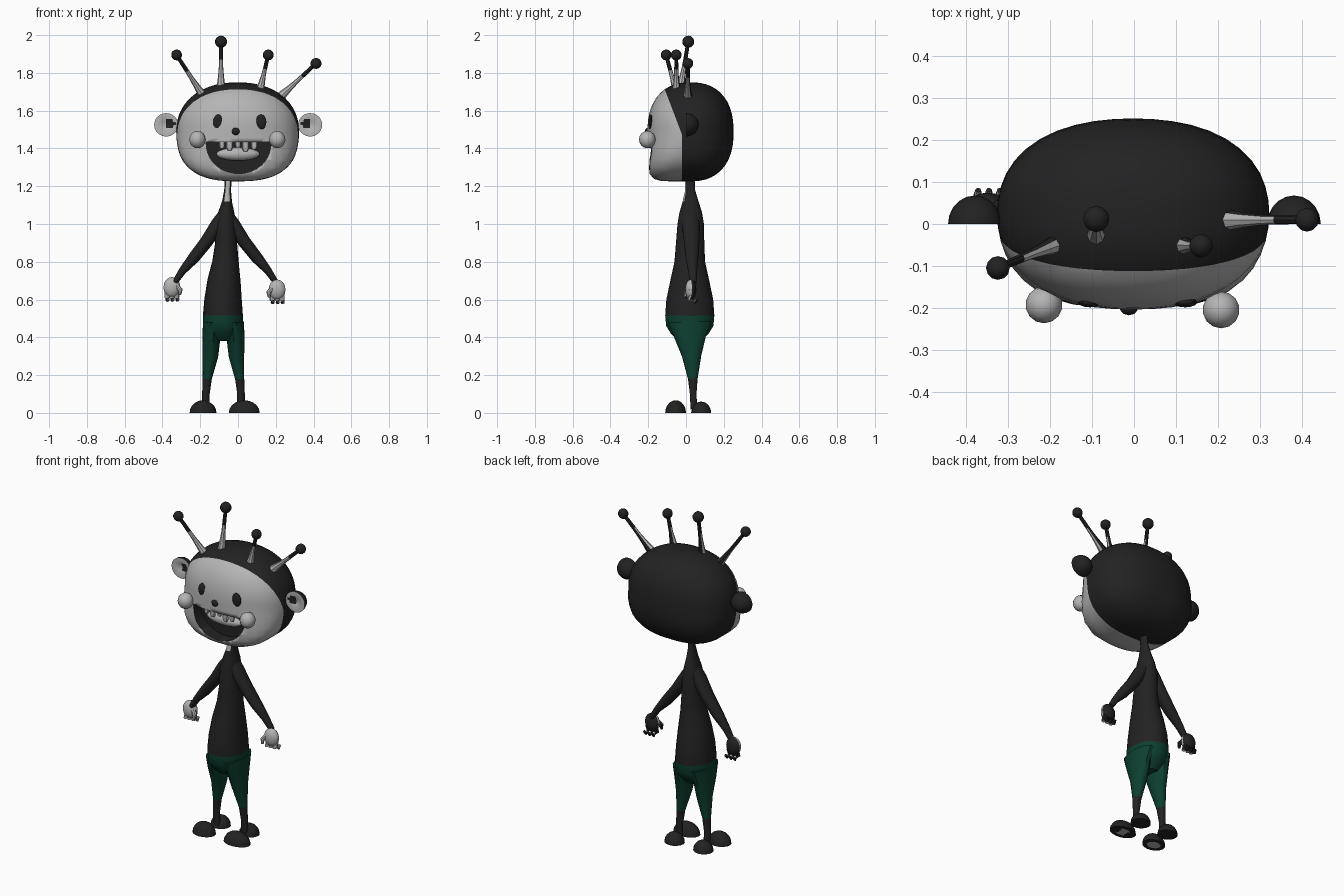
import bpy, bmesh, math
from mathutils import Vector

if "Cube" in bpy.data.objects:
    bpy.data.objects.remove(bpy.data.objects["Cube"])


def mat(name, c):
    m = bpy.data.materials.new(name)
    m.diffuse_color = (*c, 1)
    m.use_nodes = True
    m.node_tree.nodes["Principled BSDF"].inputs["Base Color"].default_value = m.diffuse_color
    return m


LIGHT = mat("pale grey", (0.46, 0.46, 0.46))
BLACK = mat("soft black", (0.016, 0.016, 0.016))
GREEN = mat("dark green", (0.004, 0.05, 0.03))
MATS = [LIGHT, BLACK, GREEN]


def finish(bm, name, rule, smooth=35):
    """rule: material index, or a function of face centre and normal"""
    bmesh.ops.recalc_face_normals(bm, faces=bm.faces)
    bm.normal_update()
    for f in bm.faces:
        f.material_index = rule(f.calc_center_median(), f.normal) if callable(rule) else rule
    me = bpy.data.meshes.new(name)
    bm.to_mesh(me)
    bm.free()
    for m in MATS:
        me.materials.append(m)
    ob = bpy.data.objects.new(name, me)
    bpy.context.collection.objects.link(ob)
    bpy.ops.object.select_all(action='DESELECT')
    bpy.context.view_layer.objects.active = ob
    ob.select_set(True)
    bpy.ops.object.shade_smooth_by_angle(angle=math.radians(smooth))
    return ob


def ball(name, c, r, rule, seg=14, shape=None):
    bm = bmesh.new()
    bmesh.ops.create_uvsphere(bm, u_segments=seg, v_segments=max(6, seg * 5 // 8), radius=1)
    for v in bm.verts:
        p = shape(v.co.copy()) if shape else v.co
        v.co = Vector([c[i] + r[i] * p[i] for i in range(3)])
    return finish(bm, name, rule)


def tube(name, pts, rule, sides=14):
    """loft through rings (x, y, z, width radius, depth radius)"""
    bm = bmesh.new()
    P = [Vector(p[:3]) for p in pts]
    rings = []
    for i, p in enumerate(pts):
        t = (P[min(i + 1, len(P) - 1)] - P[max(i - 1, 0)]).normalized()
        a = t.cross(Vector((0, 1, 0))).normalized()
        b = t.cross(a)
        rings.append([bm.verts.new(P[i] + a * p[3] * math.cos(k * math.tau / sides)
                                   + b * p[4] * math.sin(k * math.tau / sides)) for k in range(sides)])
    for r, s in zip(rings, rings[1:]):
        for k in range(sides):
            j = (k + 1) % sides
            bm.faces.new((r[k], r[j], s[j], s[k]))
    bm.faces.new(rings[0])
    bm.faces.new(rings[-1])
    return finish(bm, name, rule)


def flip(pts, mid):
    return [(2 * mid - p[0], *p[1:]) for p in pts]


# head: rounded block with a jutting jaw, pale face mask in front
def head_shape(d):
    low, front = max(0, -d.z), max(0, -d.y)
    q = 2.35 + 5 * min(1, 3 * low * front)
    p = 2.2 + 0.4 * min(1, 2 * low)
    f = (abs(d.x) ** p + (abs(d.y) ** q + abs(d.z) ** q) ** (p / q)) ** (1 / p)
    return d / f


bm = bmesh.new()
bmesh.ops.create_uvsphere(bm, u_segments=44, v_segments=26, radius=1)
for v in bm.verts:
    d = head_shape(v.co.copy())
    v.co = (-0.002 + 0.325 * d.x, 0.024 + 0.228 * d.y, 1.488 + 0.262 * d.z)
mask = [(Vector((0, -0.02, 1.47)), Vector((0, 1, 0))), (Vector((0, -0.02, 1.47)), Vector((0, 1, 0.38)))]
for co, no in mask:
    bmesh.ops.bisect_plane(bm, geom=bm.verts[:] + bm.edges[:] + bm.faces[:], plane_co=co, plane_no=no)
head = finish(bm, "head", lambda c, n: 0 if all((c - co).dot(no) < 0 for co, no in mask) else 1)

# mouth: grin-shaped hollow
bm = bmesh.new()
outline = [(0.003 + 0.172 * math.cos(a), 1.435 - 0.168 * math.sin(a) ** 0.9)
           for a in [math.pi * k / 20 for k in range(21)]]
front_face = bm.faces.new([bm.verts.new((x, -0.4, z)) for x, z in outline])
ext = bmesh.ops.extrude_face_region(bm, geom=[front_face])
for v in ext["geom"]:
    if isinstance(v, bmesh.types.BMVert):
        v.co.y = -0.12
cutter = finish(bm, "mouth_cutter", 1)
cutter.hide_render = True
mod = head.modifiers.new("mouth", 'BOOLEAN')
mod.operation, mod.object, mod.solver = 'DIFFERENCE', cutter, 'EXACT'
bpy.context.view_layer.objects.active = head
bpy.ops.object.modifier_apply(modifier="mouth")
bpy.data.objects.remove(cutter)
ball("tongue", (0.0, -0.13, 1.37), (0.115, 0.035, 0.035), 0, 16)
for x, w, h in [(-0.085, 0.016, 0.04), (-0.045, 0.018, 0.05), (0.0, 0.015, 0.035),
                (0.04, 0.019, 0.055), (0.085, 0.017, 0.045)]:
    tube("tooth", [(x, -0.175, 1.44, w, 0.01), (x, -0.177, 1.44 - h * 0.7, w, 0.01),
                   (x, -0.177, 1.44 - h, w * 0.6, 0.006)], 0, 8)

# face details
for x in (-0.105, 0.122):
    ball("eye", (x, -0.187, 1.54), (0.029, 0.012, 0.04), 1)
ball("nose", (-0.012, -0.2, 1.49), (0.022, 0.018, 0.02), 1, 10)
for x, y in ((-0.215, -0.193), (0.208, -0.205)):
    ball("cheek_ball", (x, y, 1.447), (0.044, 0.044, 0.046), 0)


# ears: domed backs, shallow dish fronts with a dark hollow
def ear_shape(d):
    if d.y < 0:
        r = math.hypot(d.x, d.z)
        d.y = 0.22 * (1 - r) - 0.08 * math.sin(r * math.pi)
    return d


for x in (-0.38, 0.382):
    ball("ear", (x, 0.0, 1.525), (0.064, 0.068, 0.062),
         lambda c, n, x=x: 0 if n.y < -0.6 and math.hypot(c.x - x * 0.95, c.z - 1.53) > 0.026 else 1,
         20, ear_shape)

# antennae: flared stems with ball tips
for base, tip, r in [((-0.18, -0.045, 1.67), (-0.325, -0.105, 1.895), 0.029),
                     ((-0.09, -0.03, 1.71), (-0.09, 0.012, 1.965), 0.032),
                     ((0.115, -0.05, 1.70), (0.16, -0.052, 1.895), 0.029),
                     ((0.22, 0.01, 1.67), (0.413, 0.01, 1.85), 0.029)]:
    b, t = Vector(base), Vector(tip)
    steps = [(0, 0.026), (0.2, 0.018), (0.45, 0.012), (0.62, 0.011), (1, 0.01)]
    stem = [(*(b.lerp(t, s)), w, w) for s, w in steps]
    cut = b.lerp(t, 0.62).z
    tube("antenna_stem", stem, lambda c, n, cut=cut: 0 if c.z < cut and n.y < 0.5 else 1, 8)
    ball("antenna_tip", tip, (r, r, r), 1, 12)

# neck, torso and hips in one loft, green below the waist
tube("torso", [(-0.05, 0.02, 1.27, 0.019, 0.027), (-0.055, 0.022, 1.18, 0.018, 0.026),
               (-0.058, 0.024, 1.12, 0.026, 0.042), (-0.062, 0.025, 1.06, 0.043, 0.06),
               (-0.065, 0.025, 1.0, 0.056, 0.07), (-0.063, 0.022, 0.9, 0.058, 0.075),
               (-0.066, 0.02, 0.8, 0.07, 0.081), (-0.074, 0.02, 0.7, 0.088, 0.103),
               (-0.079, 0.02, 0.6, 0.099, 0.124), (-0.08, 0.02, 0.515, 0.106, 0.13),
               (-0.08, 0.02, 0.46, 0.106, 0.125), (-0.08, 0.02, 0.42, 0.095, 0.1),
               (-0.08, 0.02, 0.38, 0.05, 0.06)],
     lambda c, n: 2 if c.z < 0.515 else 0 if c.z > 1.13 and n.y < -0.6 else 1, 20)

# legs: green trousers over black ankles
leg = [(-0.135, 0.02, 0.48, 0.05, 0.115), (-0.141, 0.022, 0.4, 0.048, 0.085),
       (-0.146, 0.03, 0.3, 0.041, 0.052), (-0.163, 0.036, 0.18, 0.024, 0.026),
       (-0.17, 0.038, 0.1, 0.02, 0.018), (-0.17, 0.042, 0.02, 0.02, 0.018)]
for name, pts in (("left_leg", leg), ("right_leg", flip(leg, -0.077))):
    tube(name, pts, lambda c, n: 2 if c.z > 0.18 else 1)


# feet: flat-bottomed toe and heel domes, pale patch under the toe
def dome(d):
    d.z = max(0, d.z)
    return d


for x, w, hx in ((-0.187, 0.069, -0.172), (0.033, 0.082, 0.02)):
    ball("toe", (x, -0.055, 0), (w, 0.055, 0.067),
         lambda c, n, x=x: 0 if n.z < -0.5 and math.hypot(c.x - x, c.y + 0.055) < 0.032 else 1, 16, dome)
    ball("heel", (hx, 0.08, 0), (0.058, 0.053, 0.06), 1, 16, dome)

# arms, tapering to the wrist
arm = [(-0.068, 0.025, 1.07, 0.025, 0.04), (-0.105, 0.025, 1.0, 0.038, 0.048),
       (-0.168, 0.03, 0.905, 0.034, 0.042), (-0.235, 0.032, 0.82, 0.031, 0.034),
       (-0.295, 0.035, 0.75, 0.02, 0.024), (-0.335, 0.038, 0.69, 0.015, 0.018)]
tube("left_arm", arm, 1)
tube("right_arm", flip(arm, -0.067), 1)

# hands: pale fronts, dark backs, curled fingers and a thumb
front_pale = lambda c, n: 0 if n.y < 0.1 else 1
for s, c in ((-1, Vector((-0.35, 0.045, 0.665))), (1, Vector((0.207, 0.025, 0.652)))):
    ball("hand", c, (0.046, 0.03, 0.054), front_pale)
    for k in (-1, 0, 1):
        x = c.x + k * 0.026
        tube("finger", [(x, c.y + 0.008, c.z - 0.02, 0.013, 0.014),
                        (x, c.y - 0.004, c.z - 0.055, 0.014, 0.014),
                        (x + 0.003, c.y + 0.022, c.z - 0.066, 0.011, 0.011),
                        (x + 0.004, c.y + 0.036, c.z - 0.05, 0.007, 0.007)], front_pale, 8)
    tube("thumb", [(c.x - s * 0.025, c.y - 0.01, c.z + 0.01, 0.013, 0.013),
                   (c.x - s * 0.045, c.y - 0.022, c.z - 0.015, 0.013, 0.013),
                   (c.x - s * 0.042, c.y - 0.028, c.z - 0.04, 0.007, 0.007)], front_pale, 8)
